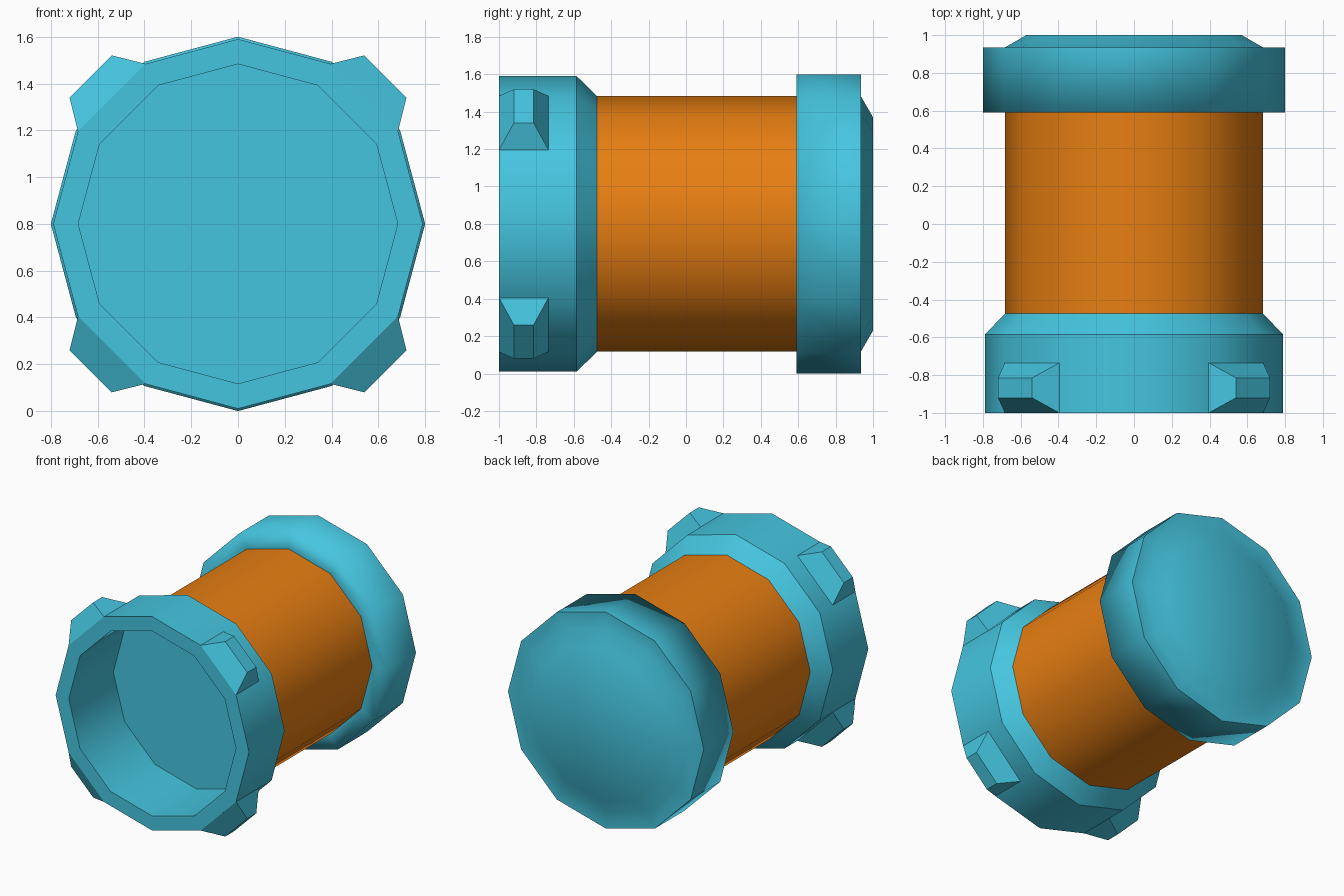
import bpy, bmesh, math

if "Cube" in bpy.data.objects:
    bpy.data.objects.remove(bpy.data.objects["Cube"])

SIDES, CZ = 12, 0.8


def material(name, rgb):
    m = bpy.data.materials.new(name)
    m.diffuse_color = (*rgb, 1)
    m.use_nodes = True
    m.node_tree.nodes["Principled BSDF"].inputs["Base Color"].default_value = m.diffuse_color
    return m


cyan = material("cyan", (0.06, 0.56, 0.74))
orange = material("orange", (0.80, 0.21, 0.006))


def finish(name, bm, mat, soft_y=None):
    """Smooth shading with sharp edges over 31 degrees; the rim at soft_y stays soft."""
    bm.normal_update()
    for f in bm.faces:
        f.smooth = True
    for e in bm.edges:
        soft = soft_y is not None and all(abs(v.co.y - soft_y) < 1e-4 for v in e.verts)
        e.smooth = soft or not e.is_manifold or e.calc_face_angle() < math.radians(31)
    me = bpy.data.meshes.new(name)
    bm.to_mesh(me)
    bm.free()
    me.materials.append(mat)
    ob = bpy.data.objects.new(name, me)
    bpy.context.collection.objects.link(ob)
    return ob


def lathe(name, profile, mat, soft_y=None):
    """Twelve-sided turning of (y, radius) points around the y axis."""
    bm = bmesh.new()
    rings = []
    for y, r in profile:
        if r == 0:
            rings.append(None)
            continue
        rings.append([bm.verts.new((r * math.sin(k * math.tau / SIDES), y,
                                    CZ + r * math.cos(k * math.tau / SIDES)))
                      for k in range(SIDES)])
    for a, b in zip(rings, rings[1:]):
        if a is None:
            bm.faces.new(b)
        elif b is None:
            bm.faces.new(a[::-1])
        else:
            for i in range(SIDES):
                j = (i + 1) % SIDES
                bm.faces.new((a[i], a[j], b[j], b[i]))
    # end caps face along the axis, outwards from the lathe
    bm.normal_update()
    for f in bm.faces:
        if len(f.verts) == SIDES:
            want = -1 if f.calc_center_median().y < 0 else 1
            if f.normal.y * want < 0:
                f.normal_flip()
    return finish(name, bm, mat, soft_y)


# Front collar with an open bore, and its floor
lathe("front_collar", [(-0.48, 0), (-0.48, 0.683), (-1, 0.683), (-1, 0.79),
                       (-0.585, 0.79), (-0.475, 0.683)], cyan)

# Central barrel
lathe("barrel", [(-0.475, 0.683), (0.59, 0.683)], orange)

# Rear cap with a raised end plate
lathe("rear_cap", [(0.59, 0.683), (0.59, 0.8), (0.935, 0.8), (0.935, 0.683),
                   (1, 0.57), (1, 0)], cyan, soft_y=0.59)

# Four tapered lugs on the diagonals of the front collar
for sx, side in ((1, "right"), (-1, "left")):
    for sz, level in ((1, "upper"), (-1, "lower")):
        bm = bmesh.new()
        for pts, ys in ((((0.395, 0.684), (0.684, 0.395)), (-1, -0.735)),
                        (((0.54, 0.72), (0.72, 0.54)), (-0.92, -0.815))):
            for x, z in pts:
                for y in ys:
                    bm.verts.new((sx * x, y, CZ + sz * z))
        bmesh.ops.convex_hull(bm, input=bm.verts)
        bmesh.ops.dissolve_limit(bm, angle_limit=0.02, verts=bm.verts, edges=bm.edges)
        bmesh.ops.recalc_face_normals(bm, faces=bm.faces)
        finish(f"lug_{level}_{side}", bm, cyan)
